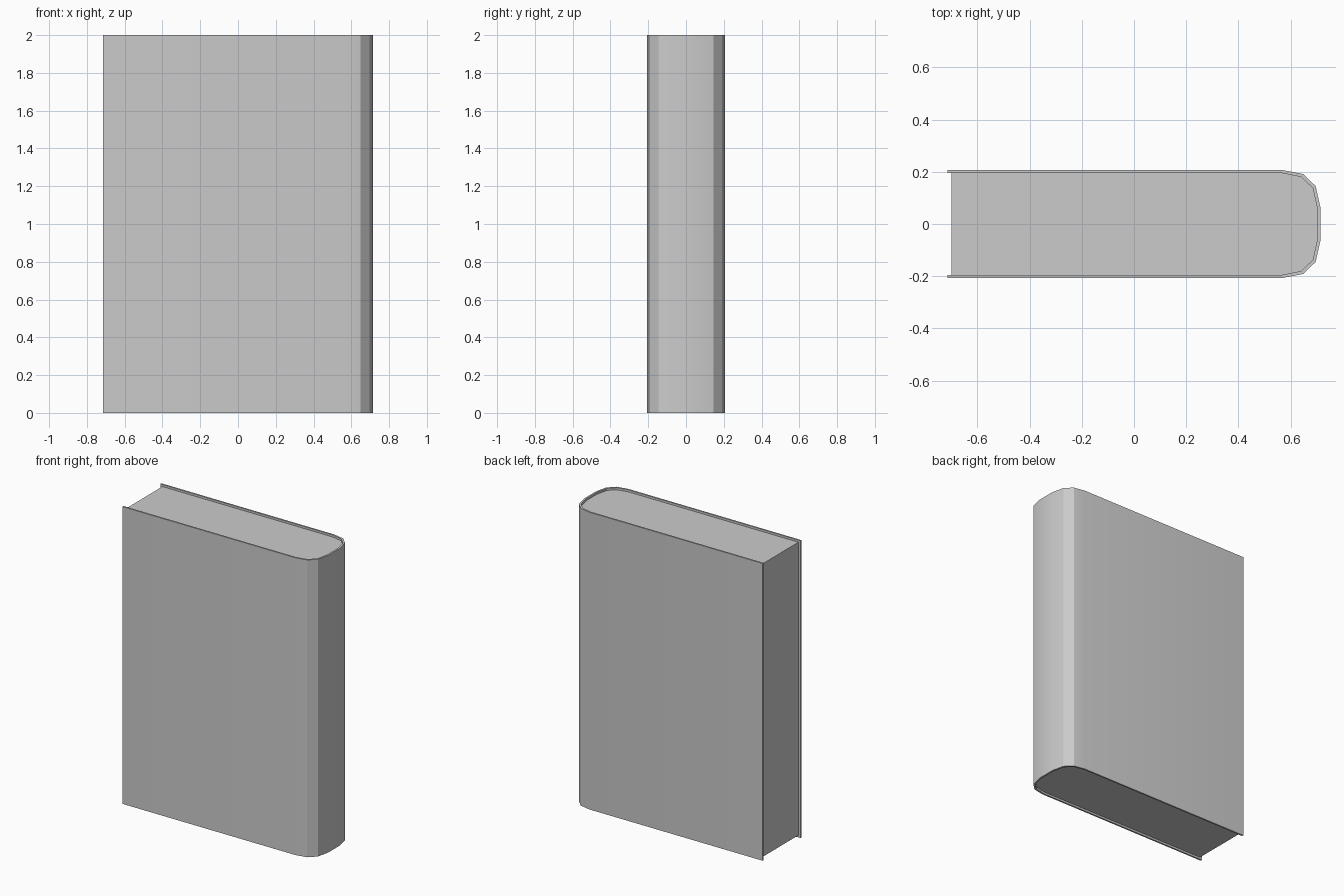
import bpy, bmesh, math

if "Cube" in bpy.data.objects:
    bpy.data.objects.remove(bpy.data.objects["Cube"])


def prism(name, outline, z0, z1):
    """Extrude a closed top-view outline from z0 to z1."""
    bm = bmesh.new()
    base = bm.faces.new([bm.verts.new((x, y, z0)) for x, y in outline])
    ext = bmesh.ops.extrude_face_region(bm, geom=[base])
    top = [v for v in ext["geom"] if isinstance(v, bmesh.types.BMVert)]
    bmesh.ops.translate(bm, verts=top, vec=(0, 0, z1 - z0))
    bmesh.ops.recalc_face_normals(bm, faces=bm.faces)
    mesh = bpy.data.meshes.new(name)
    bm.to_mesh(mesh)
    bm.free()
    obj = bpy.data.objects.new(name, mesh)
    bpy.context.collection.objects.link(obj)
    bpy.ops.object.select_all(action="DESELECT")
    obj.select_set(True)
    bpy.context.view_layer.objects.active = obj
    bpy.ops.object.shade_smooth_by_angle(angle=math.radians(30))
    return obj


def mirrored(half):
    """Half profile (fore edge to spine) completed across y = 0."""
    return half + [(x, -y) for x, y in reversed(half)]


# Rounded spine profiles, outside and inside of the cover
outer = [(0.573, 0.206), (0.649, 0.191), (0.696, 0.145), (0.715, 0.060)]
inner = [(0.565, 0.195), (0.641, 0.180), (0.685, 0.137), (0.703, 0.055)]

# Cover: thin shell wrapping both boards and the spine
cover_outline = (mirrored([(-0.715, 0.206)] + outer)
                 + mirrored([(-0.715, 0.195)] + inner)[::-1])
prism("cover", cover_outline, 0.0, 2.0)

# Page block: slightly recessed at the top, bottom and fore edge
prism("pages", mirrored([(-0.70, 0.195)] + inner), 0.014, 1.986)
